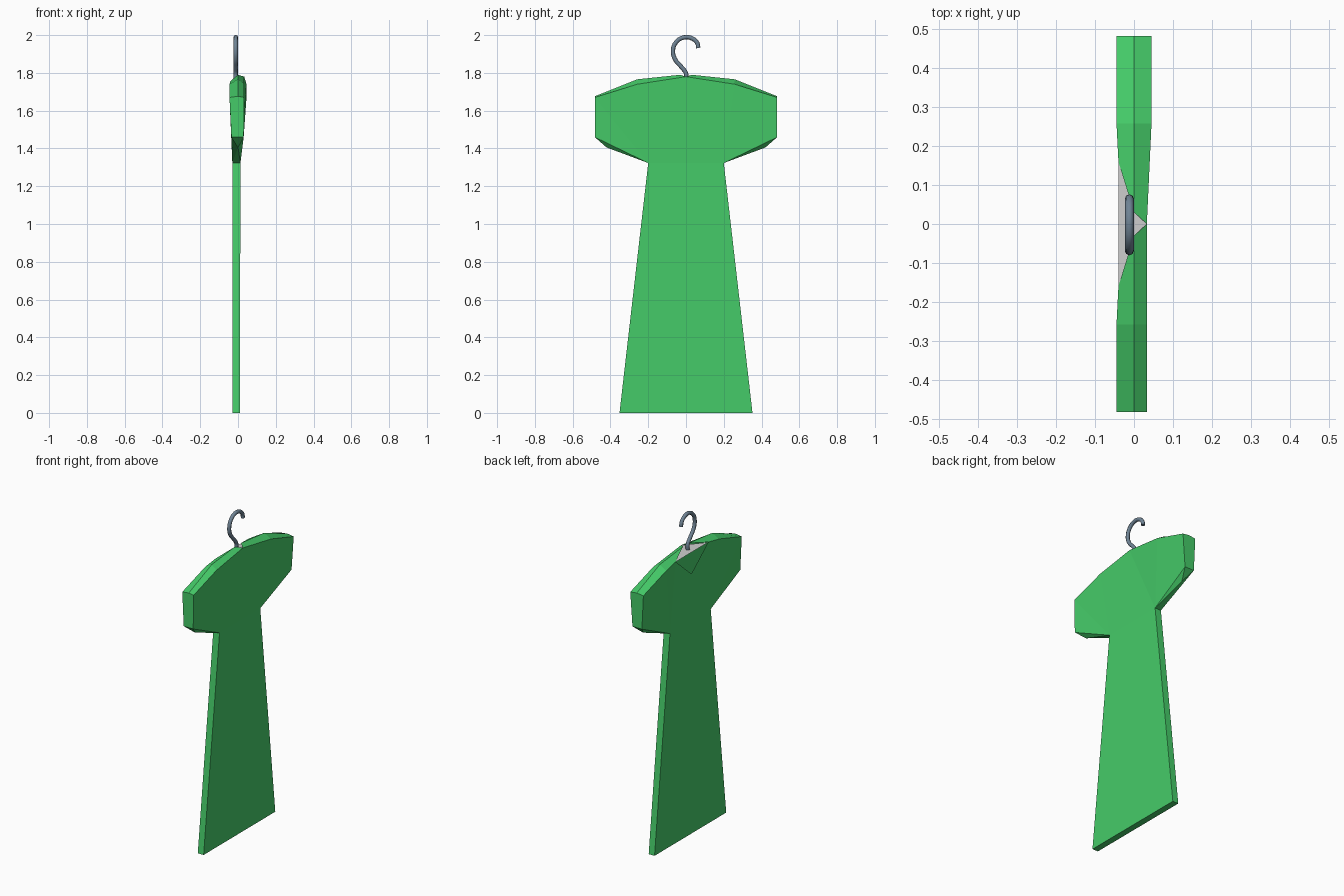
import bpy, bmesh

if "Cube" in bpy.data.objects:
    bpy.data.objects.remove(bpy.data.objects["Cube"])


def material(name, color):
    m = bpy.data.materials.new(name)
    m.diffuse_color = color
    m.use_nodes = True
    m.node_tree.nodes["Principled BSDF"].inputs["Base Color"].default_value = m.diffuse_color
    return m


def mesh_object(name, bm, mat=None):
    me = bpy.data.meshes.new(name)
    bm.to_mesh(me)
    bm.free()
    ob = bpy.data.objects.new(name, me)
    bpy.context.collection.objects.link(ob)
    if mat:
        me.materials.append(mat)
    return ob


green = material("green_cloth", (0.06, 0.6, 0.14, 1))
steel = material("steel", (0.16, 0.23, 0.3, 1))

# Dress: one half described by named points, built on both sides of y = 0
half = {
    "hem_f": (-0.03, 0.352, 0), "hem_b": (0.01, 0.352, 0),
    "arm_f": (-0.03, 0.2, 1.323), "arm_b": (0.013, 0.2, 1.323),
    "cuff_f": (-0.035, 0.483, 1.46), "cuff_b": (0.03, 0.483, 1.46),
    "under": (0, 0.42, 1.405),
    "tip_f": (-0.045, 0.483, 1.67), "tip_b": (0.039, 0.483, 1.67),
    "tip_r": (0, 0.483, 1.676),
    "shoulder_f": (-0.045, 0.258, 1.74), "shoulder_b": (0.039, 0.258, 1.74),
    "shoulder_r": (0, 0.258, 1.766),
    "neck_f": (-0.04, 0.16, 1.757), "neck_r": (0, 0.03, 1.79),
}
half_faces = [
    "hem_f hem_b arm_b arm_f",                           # skirt side
    "arm_f arm_b under", "arm_f under cuff_f",           # sleeve underside
    "arm_b cuff_b under", "cuff_f under cuff_b",
    "cuff_f cuff_b tip_b tip_r tip_f",                   # sleeve end
    "tip_f tip_r shoulder_r shoulder_f",                 # shoulder top
    "tip_r tip_b shoulder_b shoulder_r",
    "shoulder_f shoulder_r neck_r neck_f",
    "shoulder_r shoulder_b neck_b neck_r",
    "arm_f cuff_f tip_f", "arm_f tip_f shoulder_f",      # front panel
    "arm_f shoulder_f neck_f", "arm_f neck_f vee",
    "arm_b cuff_b tip_b", "arm_b tip_b shoulder_b",      # back panel
    "arm_b shoulder_b neck_b",
]
bm = bmesh.new()
centre = {"vee": bm.verts.new((-0.037, 0, 1.62)),
          "neck_b": bm.verts.new((0.033, 0, 1.78))}
sides = []
for s in (1, -1):
    v = dict(centre)
    for name, (x, y, z) in half.items():
        # the sleeve on the +y side is slightly fuller at the back
        if name in ("tip_b", "shoulder_b"):
            x += 0.006 * s
        v[name] = bm.verts.new((x, s * y, z))
    for f in half_faces:
        bm.faces.new([v[n] for n in f.split()])
    sides.append(v)
a, b = sides
for k, top in (("f", "vee"), ("b", "neck_b")):
    hem, arm = "hem_" + k, "arm_" + k
    bm.faces.new((a[hem], b[hem], b[arm], a[arm]))
    bm.faces.new((a[arm], b[arm], centre[top]))
bm.faces.new((a["hem_f"], a["hem_b"], b["hem_b"], b["hem_f"]))
bmesh.ops.recalc_face_normals(bm, faces=bm.faces)
mesh_object("dress", bm, green)

# Grey hanger top filling the neck opening
bm = bmesh.new()
bm.faces.new([bm.verts.new(p) for p in
              ((-0.04, -0.16, 1.756), (0.033, 0, 1.779), (-0.04, 0.16, 1.756))])
bmesh.ops.recalc_face_normals(bm, faces=bm.faces)
if list(bm.faces)[0].normal.z < 0:
    bmesh.ops.reverse_faces(bm, faces=bm.faces)
mesh_object("hanger_top", bm)

# Hanger hook: a smooth tube swept along a curve
path = [(0, 1.765), (0, 1.797), (-0.025, 1.832), (-0.058, 1.872), (-0.069, 1.918),
        (-0.052, 1.963), (-0.01, 1.988), (0.035, 1.981), (0.06, 1.957), (0.065, 1.932)]
cu = bpy.data.curves.new("hanger_hook", "CURVE")
cu.dimensions = "3D"
cu.bevel_depth = 0.0115
cu.bevel_resolution = 2
cu.resolution_u = 4
cu.use_fill_caps = True
sp = cu.splines.new("BEZIER")
sp.bezier_points.add(len(path) - 1)
for p, (y, z) in zip(sp.bezier_points, path):
    p.co = (-0.012, y, z)
    p.handle_left_type = p.handle_right_type = "AUTO"
cu.materials.append(steel)
hook = bpy.data.objects.new("hanger_hook", cu)
bpy.context.collection.objects.link(hook)
